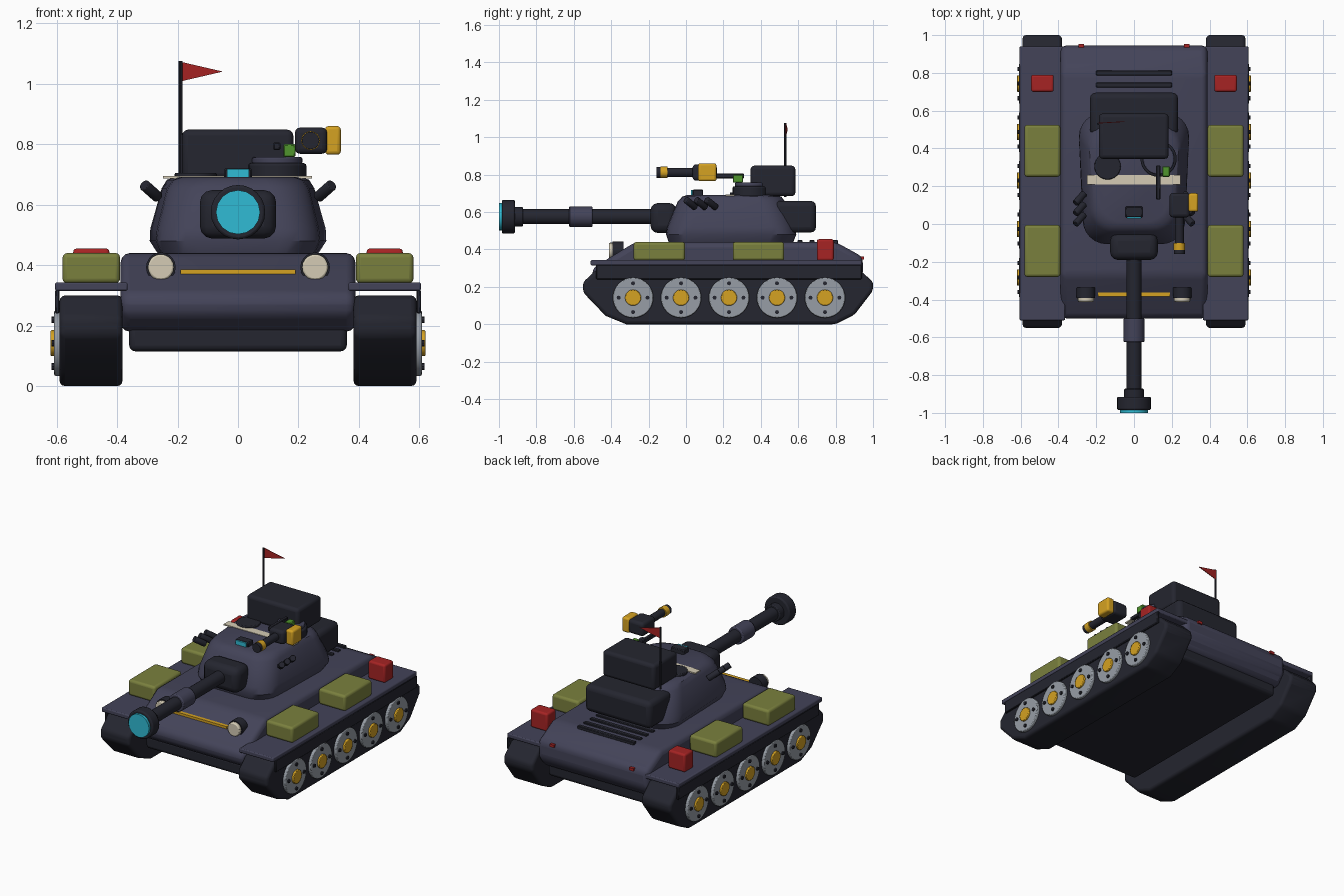
import bpy, bmesh, math
from mathutils import Vector, Matrix

if "Cube" in bpy.data.objects:
    bpy.data.objects.remove(bpy.data.objects["Cube"])

COLS = {"hull_slate": (.056, .056, .098), "dark_steel": (.018, .019, .029),
        "olive": (.195, .216, .048), "gold": (.66, .36, .016), "cyan": (.03, .50, .66),
        "cream": (.66, .60, .46), "red": (.38, .017, .017), "lime": (.08, .30, .026),
        "grey": (.31, .34, .38)}
MATS = {}
for n, c in COLS.items():
    MATS[n] = bpy.data.materials.new(n)
    MATS[n].diffuse_color = (*c, 1)


def finish(name, bm, mat, bev=0, seg=3):
    bmesh.ops.recalc_face_normals(bm, faces=bm.faces)
    me = bpy.data.meshes.new(name)
    bm.to_mesh(me)
    bm.free()
    ob = bpy.data.objects.new(name, me)
    bpy.context.collection.objects.link(ob)
    me.materials.append(MATS[mat])
    if bev:
        m = ob.modifiers.new("bevel", 'BEVEL')
        m.width, m.segments, m.limit_method = bev, seg, 'ANGLE'
        m.angle_limit = math.radians(25)
    return ob


def box(name, mat, x, y, z, bev=0, seg=3):
    """Box from (min, max) ranges."""
    bm = bmesh.new()
    bmesh.ops.create_cube(bm, size=1)
    for v in bm.verts:
        v.co = [r[0] + (c + .5) * (r[1] - r[0]) for c, r in zip(v.co, (x, y, z))]
    return finish(name, bm, mat, bev, seg)


def rod(name, mat, a, b, r, n=24, bev=0):
    """Cylinder between two points."""
    a, b = Vector(a), Vector(b)
    d = b - a
    bm = bmesh.new()
    bmesh.ops.create_cone(bm, cap_ends=True, segments=n, radius1=r, radius2=r, depth=d.length,
                          matrix=Matrix.Translation((a + b) / 2) @ d.to_track_quat('Z', 'Y').to_matrix().to_4x4())
    return finish(name, bm, mat, bev, 2)


def extrude_x(name, mat, pts, x0, x1, bev=0):
    """Side profile (y, z) extruded from x0 to x1."""
    bm = bmesh.new()
    L = [[bm.verts.new((x, y, z)) for y, z in pts] for x in (x0, x1)]
    bm.faces.new(L[0])
    bm.faces.new(L[1])
    for i in range(len(pts)):
        j = (i + 1) % len(pts)
        bm.faces.new((L[0][i], L[0][j], L[1][j], L[1][i]))
    return finish(name, bm, mat, bev)


# Hull
extrude_x("hull", "hull_slate", [(-.50, .30), (-.27, .44), (.80, .44), (.945, .36), (.945, .25),
                                 (.89, .18), (-.42, .18), (-.50, .24)], -.388, .388, .03)
box("lower_hull", "dark_steel", (-.36, .36), (-.42, .88), (.115, .20), .02)

# Glacis strip and engine louvres
strip = box("glacis_strip", "gold", (-.19, .19), (-.385, -.362), (.365, .385))
for i in range(4):
    y = .61 + i * .063
    box("engine_louvre", "dark_steel", (-.2, .2), (y - .013, y + .013), (.43, .45), .003, 1)

# Running gear, fenders and stowage on both sides
TRACK = [(-.32, 0), (-.43, .045), (-.55, .17), (-.55, .225), (-.47, .30), (.92, .30),
         (1.0, .225), (1.0, .18), (.90, .05), (.80, 0)]
for s in (-1, 1):
    def X(a, b):
        return sorted((s * a, s * b))
    extrude_x("track", "dark_steel", TRACK, *X(.382, .59), .018)
    box("fender", "hull_slate", X(.365, .605), (-.51, .94), (.315, .343), .006, 2)
    box("side_skirt", "dark_steel", X(.59, .605), (-.48, .94), (.24, .318), .004, 1)
    for i in range(5):
        y, z = -.283 + i * .2565, .142
        rod("road_wheel", "grey", (s * .575, y, z), (s * .608, y, z), .108, 32, .005)
        rod("wheel_hub", "gold", (s * .60, y, z), (s * .62, y, z), .043, 20, .004)
        for k in range(4):
            dy, dz = .077 * math.cos(k * math.pi / 2), .077 * math.sin(k * math.pi / 2)
            rod("wheel_bolt", "dark_steel", (s * .60, y + dy, z + dz), (s * .616, y + dy, z + dz), .011, 8)
    for y0, y1 in ((-.28, -.005), (.25, .525)):
        box("stowage_box", "olive", X(.39, .58), (y0, y1), (.34, .44), .015)
    box("fuel_can", "red", X(.425, .545), (.70, .79), (.34, .455), .012)
    rod("headlight_housing", "dark_steel", (s * .255, -.335, .393), (s * .255, -.392, .393), .049, 20)
    rod("headlight_lens", "cream", (s * .255, -.38, .393), (s * .255, -.412, .393), .043, 20, .006)
    box("tail_light", "red", X(.265, .295), (.93, .952), (.345, .362))
    # Smoke launchers
    for y in (.02, .075, .13):
        rod("smoke_launcher", "dark_steel", (s * .265, y + .03, .625), (s * .31, y - .02, .665), .019, 12, .003)

# Turret: stacked rounded outlines (half width front, half width back, y front, y back, z)
bm = bmesh.new()
rings = []
for wf, wb, y0, y1, z in ((.25, .26, -.09, .57, .43), (.272, .292, -.107, .59, .48), (.268, .29, -.10, .58, .52),
                          (.235, .252, -.045, .53, .655), (.215, .235, -.02, .51, .682), (.185, .205, .01, .48, .692)):
    ring = []
    r = .13
    for cx, cy, a0 in ((1, 0, -90), (1, 1, 0), (-1, 1, 90), (-1, 0, 180)):
        w, yc = (wb, y1 - r) if cy else (wf, y0 + r)
        for k in range(7):
            a = math.radians(a0 + k * 15)
            ring.append(bm.verts.new((cx * (w - r) + r * math.cos(a), yc + r * math.sin(a), z)))
    rings.append(ring)
for p, q in zip(rings, rings[1:]):
    for i in range(len(p)):
        j = (i + 1) % len(p)
        bm.faces.new((p[i], p[j], q[j], q[i]))
bm.faces.new(rings[0])
bm.faces.new(rings[-1])
finish("turret", bm, "hull_slate")
box("turret_bustle", "dark_steel", (-.233, .233), (.47, .695), (.49, .66), .03)
box("roof_pack", "dark_steel", (-.185, .183), (.345, .585), (.685, .848), .02)
box("roof_band", "cream", (-.248, .245), (.21, .26), (.687, .695))

# Main gun
G = .575
def gun(name, mat, y0, y1, r, n=24, bev=0):
    rod(name, mat, (0, y0, G), (0, y1, G), r, n, bev)
box("gun_mantlet", "dark_steel", (-.126, .126), (-.19, -.05), (.488, .648), .04)
gun("gun_barrel", "dark_steel", -.95, -.15, .04)
gun("barrel_sleeve", "hull_slate", -.625, -.50, .055, 24, .006)
gun("muzzle_collar", "dark_steel", -.93, -.872, .052, 24, .005)
gun("muzzle_ring", "dark_steel", -.985, -.915, .09, 24, .008)
gun("muzzle_lens", "cyan", -1.0, -.97, .073, 16)

# Hatches and sight
rod("cupola_base", "dark_steel", (.13, .345, .68), (.13, .345, .737), .096, 28, .008)
rod("cupola_lid", "hull_slate", (.13, .345, .735), (.13, .345, .757), .083, 28, .005)
rod("loader_hatch", "dark_steel", (-.14, .305, .68), (-.14, .305, .705), .07, 24, .005)
box("sight_block", "dark_steel", (-.046, .046), (.035, .092), (.68, .72), .005, 1)
box("sight_glass", "cyan", (-.036, .036), (.028, .037), (.692, .718))

# Roof machine gun
box("gun_receiver", "dark_steel", (.188, .295), (.035, .165), (.768, .855), .018)
box("ammo_box", "gold", (.288, .34), (.065, .163), (.765, .86), .012)
rod("machine_gun_barrel", "dark_steel", (.24, .05, .812), (.24, -.135, .812), .024, 16)
rod("machine_gun_band", "gold", (.24, -.10, .812), (.24, -.137, .812), .031, 16)
rod("machine_gun_muzzle", "dark_steel", (.24, -.135, .812), (.24, -.158, .812), .029, 16)
box("gun_handle", "dark_steel", (.117, .14), (.13, .31), (.78, .806), .004, 1)
box("gun_mount", "lime", (.15, .19), (.25, .305), (.757, .80), .004, 1)

# Antenna and pennant
rod("antenna", "dark_steel", (-.19, .53, .68), (-.19, .53, 1.075), .006, 8)
bm = bmesh.new()
tri = [bm.verts.new(p) for p in ((-.188, .532, 1.072), (-.188, .532, 1.008), (-.05, .54, 1.04))]
f = bm.faces.new(tri)
ext = bmesh.ops.extrude_face_region(bm, geom=[f])
for v in ext["geom"]:
    if isinstance(v, bmesh.types.BMVert):
        v.co.y += .004
finish("pennant", bm, "red")

bpy.ops.object.select_all(action='SELECT')
bpy.context.view_layer.objects.active = strip
bpy.ops.object.shade_smooth_by_angle(angle=math.radians(35))

for m in bpy.data.materials:
    if m.users and not m.is_grease_pencil:
        m.use_nodes = True
        m.node_tree.nodes["Principled BSDF"].inputs["Base Color"].default_value = m.diffuse_color
